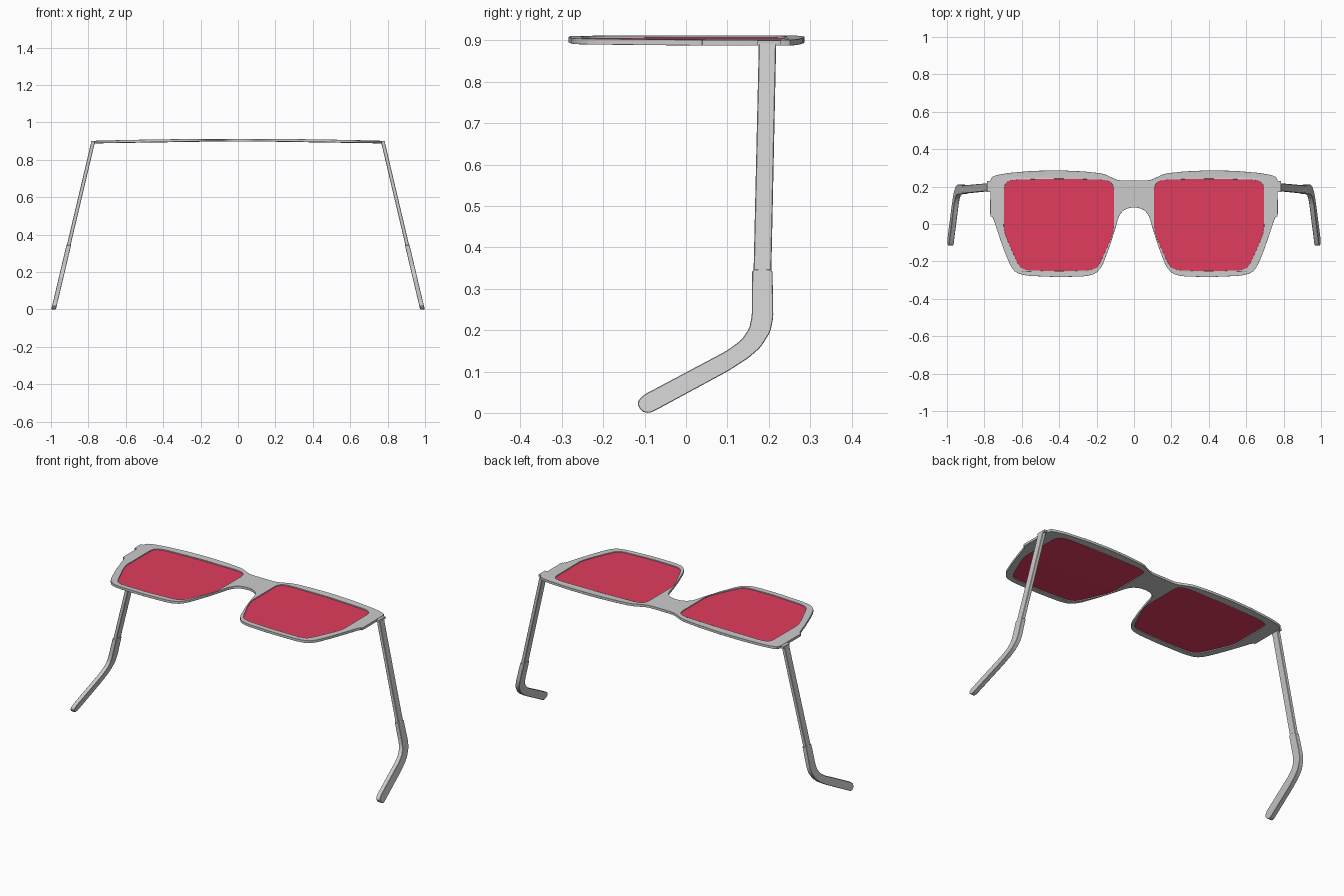
import bpy, bmesh
from mathutils import Vector

if "Cube" in bpy.data.objects:
    bpy.data.objects.remove(bpy.data.objects["Cube"])


def soften(pts, cut=0.014):
    """Clip every corner of a closed outline a little so it reads as rounded."""
    out = []
    for i, p in enumerate(pts):
        p = Vector(p)
        for q in (Vector(pts[i - 1]), Vector(pts[(i + 1) % len(pts)])):
            d = q - p
            out.append(p + d * min(0.25, cut / d.length))
    return out


def plate(name, loops, half, place, bevel=0.0):
    """Filled 2D outlines (inner loops become holes), thickened, then placed."""
    cu = bpy.data.curves.new(name + "_outline", 'CURVE')
    cu.dimensions = '2D'
    cu.fill_mode = 'BOTH'
    cu.extrude = half
    for loop in loops:
        sp = cu.splines.new('POLY')
        sp.points.add(len(loop) - 1)
        for pt, c in zip(sp.points, loop):
            pt.co = (c[0], c[1], 0, 1)
        sp.use_cyclic_u = True
    tmp = bpy.data.objects.new(name + "_tmp", cu)
    bpy.context.scene.collection.objects.link(tmp)
    dg = bpy.context.evaluated_depsgraph_get()
    me = bpy.data.meshes.new_from_object(tmp.evaluated_get(dg))
    bpy.data.objects.remove(tmp)
    bm = bmesh.new()
    bm.from_mesh(me)
    bmesh.ops.remove_doubles(bm, verts=bm.verts, dist=1e-5)
    bmesh.ops.recalc_face_normals(bm, faces=bm.faces)
    if bevel:
        rim = [e for e in bm.edges if len(e.link_faces) == 2
               and e.calc_face_angle(0) > 1.2
               and abs(e.verts[0].co.z - e.verts[1].co.z) < 1e-5]
        bmesh.ops.bevel(bm, geom=rim, offset=bevel, segments=1,
                        affect='EDGES', clamp_overlap=True)
    for v in bm.verts:
        v.co = place(v.co.copy())
    bmesh.ops.recalc_face_normals(bm, faces=bm.faces)
    bm.to_mesh(me)
    bm.free()
    me.materials.clear()
    me.name = name
    ob = bpy.data.objects.new(name, me)
    bpy.context.scene.collection.objects.link(ob)
    bpy.context.view_layer.objects.active = ob
    ob.select_set(True)
    bpy.ops.object.shade_smooth_by_angle(angle=0.5)
    ob.select_set(False)
    return ob


# front plate bows gently across its width
def bow(c):
    return Vector((c.x, c.y, c.z + 0.905 - 0.018 * c.x ** 2))


def flip(pts):
    return [(-p[0], p[1]) for p in reversed(pts)]


# right half of the frame outline, top middle round to bridge middle
half = [(0.08, 0.232), (0.115, 0.247), (0.165, 0.27), (0.27, 0.281),
        (0.40, 0.287), (0.54, 0.284), (0.67, 0.273), (0.735, 0.262),
        (0.768, 0.247), (0.769, 0.04), (0.755, 0.038), (0.73, -0.04),
        (0.695, -0.14), (0.66, -0.225), (0.63, -0.262), (0.57, -0.277),
        (0.40, -0.284), (0.26, -0.280), (0.205, -0.267), (0.17, -0.225),
        (0.13, -0.12), (0.095, -0.01), (0.085, 0.032), (0.068, 0.063),
        (0.04, 0.082), (0.012, 0.088)]
lens = [(0.108, 0.20), (0.125, 0.227), (0.17, 0.237), (0.40, 0.242),
        (0.635, 0.237), (0.68, 0.227), (0.695, 0.20), (0.696, -0.03),
        (0.68, -0.08), (0.625, -0.205), (0.605, -0.235), (0.57, -0.247),
        (0.40, -0.253), (0.235, -0.247), (0.20, -0.235), (0.18, -0.205),
        (0.123, -0.08), (0.108, -0.03)]
holes = [soften(lens), soften(flip(lens))]
plate("front_frame", [soften(half + flip(half))] + holes, 0.007, bow, 0.002)

# red lenses, their edges tucked into the frame
red = bpy.data.materials.new("red_lens")
red.diffuse_color = (0.75, 0.045, 0.11, 1)
red.use_nodes = True
red.node_tree.nodes["Principled BSDF"].inputs["Base Color"].default_value = red.diffuse_color
for side, loop in zip(("right", "left"), holes):
    c = Vector((0.401 if side == "right" else -0.401, 0))
    big = [c + (p - c) * 1.02 for p in loop]
    plate(side + "_lens", [big], 0.002, bow).data.materials.append(red)

# temple arm and ear tip side profiles in (y, z)
arm = [(0.176, 0.895), (0.218, 0.895), (0.206, 0.33), (0.163, 0.33)]
tip = [(0.160, 0.347), (0.209, 0.347), (0.211, 0.232), (0.204, 0.196),
       (0.180, 0.158), (0.150, 0.132), (0.10, 0.100), (-0.072, 0.007),
       (-0.09, -0.001), (-0.108, 0.004), (-0.119, 0.024), (-0.105, 0.042),
       (0.098, 0.150), (0.134, 0.176), (0.153, 0.204), (0.159, 0.235)]
for side, s in (("right", 1), ("left", -1)):
    # arms splay outward towards the ear
    def splay(c, s=s):
        return Vector((s * (0.986 - 0.236 * c.y + c.z), c.x, c.y))
    plate(side + "_temple_arm", [arm], 0.010, splay, 0.002)
    plate(side + "_ear_tip", [soften(tip, 0.006)], 0.0125, splay, 0.002)

    # hinge block joining arm to frame
    plate(side + "_hinge", [[(0.745, 0.172), (0.785, 0.172),
                             (0.785, 0.230), (0.745, 0.230)]], 0.006,
          lambda c, s=s: Vector((s * c.x, c.y, c.z + 0.894)))
